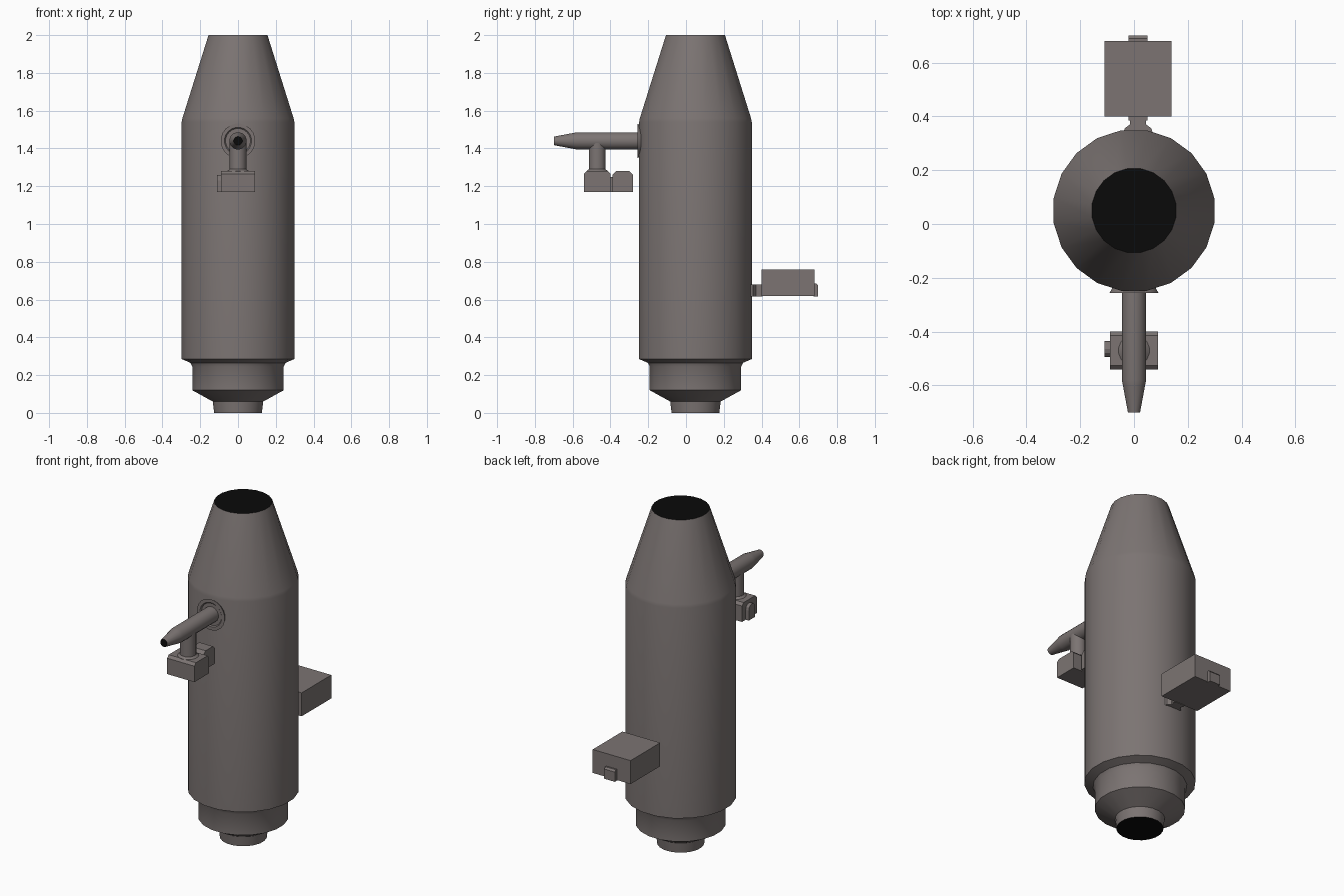
import bpy, bmesh, math
from mathutils import Matrix, Vector

if "Cube" in bpy.data.objects:
    bpy.data.objects.remove(bpy.data.objects["Cube"])


def material(name, rgb):
    m = bpy.data.materials.new(name)
    m.diffuse_color = (*rgb, 1)
    m.use_nodes = True
    m.node_tree.nodes["Principled BSDF"].inputs["Base Color"].default_value = m.diffuse_color
    return m


GREY = material("warm grey metal", (0.2, 0.175, 0.17))
BLACK = material("black opening", (0.003, 0.003, 0.003))


def finish(name, bm, smooth=True):
    bmesh.ops.recalc_face_normals(bm, faces=bm.faces)
    me = bpy.data.meshes.new(name)
    bm.to_mesh(me)
    bm.free()
    ob = bpy.data.objects.new(name, me)
    bpy.context.collection.objects.link(ob)
    me.materials.append(GREY)
    me.materials.append(BLACK)
    if smooth:
        bpy.context.view_layer.objects.active = ob
        ob.select_set(True)
        bpy.ops.object.shade_smooth_by_angle(angle=math.radians(30))
        ob.select_set(False)
    return ob


def lathe(name, profile, sides, matrix, black_ends=(False, False)):
    """Rings of (radius, height) round local z, capped at both ends."""
    bm = bmesh.new()
    rings = []
    for r, h in profile:
        ring = []
        for i in range(sides):
            a = 2 * math.pi * (i + 0.5) / sides
            ring.append(bm.verts.new(matrix @ Vector((r * math.cos(a), r * math.sin(a), h))))
        rings.append(ring)
    for a, b in zip(rings, rings[1:]):
        for i in range(sides):
            j = (i + 1) % sides
            bm.faces.new((a[i], a[j], b[j], b[i]))
    for ring, black in zip((rings[0], rings[-1]), black_ends):
        bm.faces.new(ring).material_index = int(black)
    return finish(name, bm)


def prism(name, outline, axis, lo, hi):
    """Extrude a 2D outline along x (outline is y,z) or z (outline is x,y)."""
    def place(p, t):
        return (t, p[0], p[1]) if axis == "x" else (p[0], p[1], t)
    bm = bmesh.new()
    a = [bm.verts.new(place(p, lo)) for p in outline]
    b = [bm.verts.new(place(p, hi)) for p in outline]
    n = len(outline)
    for i in range(n):
        j = (i + 1) % n
        bm.faces.new((a[i], a[j], b[j], b[i]))
    bm.faces.new(a)
    bm.faces.new(b)
    return finish(name, bm, False)


def box(name, x, y, z):
    return prism(name, [(x[0], y[0]), (x[1], y[0]), (x[1], y[1]), (x[0], y[1])], "z", *z)


def chamfered(y, z, c):
    return [(y[0], z[0]), (y[1], z[0]), (y[1], z[1] - c), (y[1] - c, z[1]),
            (y[0] + c, z[1]), (y[0], z[1] - c)]


# main vessel with open-looking black ends
lathe("vessel_body",
      [(0.128, 0), (0.135, 0.06), (0.245, 0.12), (0.245, 0.245), (0.255, 0.265),
       (0.302, 0.285), (0.302, 1.54), (0.298, 1.56), (0.158, 2.0)],
      20, Matrix.Translation((0, 0.05, 0)), (True, True))

# front spout and wall flange, pointing to -y
forward = Matrix.Translation((0, 0, 1.44)) @ Matrix.Rotation(math.pi / 2, 4, "X")
lathe("spout", [(0.046, 0.2), (0.046, 0.58), (0.042, 0.6), (0.023, 0.7)],
      16, forward, (False, True))
lathe("spout_flange", [(0.08, 0.235), (0.092, 0.256), (0.072, 0.256), (0.066, 0.25)],
      20, forward)

# valve stem and valve boxes under the spout
lathe("valve_stem", [(0.058, 1.265), (0.058, 1.28), (0.045, 1.29), (0.045, 1.44)],
      16, Matrix.Translation((0, -0.47, 0)))
prism("valve_box", chamfered((-0.54, -0.4), (1.17, 1.28), 0.015), "x", -0.09, 0.09)
prism("valve_rear_box", chamfered((-0.39, -0.28), (1.17, 1.28), 0.02), "x", -0.045, 0.045)
box("valve_link", (-0.035, 0.035), (-0.41, -0.38), (1.17, 1.25))
arch = [(-0.495, 1.17), (-0.435, 1.17)]
arch += [(-0.465 + 0.03 * math.cos(a * math.pi / 6), 1.23 + 0.03 * math.sin(a * math.pi / 6))
         for a in range(7)]
prism("valve_button", arch, "x", -0.11, -0.085)

# rear control box with its bracket and button
box("control_box", (-0.11, 0.14), (0.4, 0.68), (0.62, 0.76))
prism("control_box_bracket",
      [(-0.04, 0.335), (-0.035, 0.355), (-0.015, 0.37), (-0.015, 0.385), (-0.02, 0.385),
       (-0.02, 0.405), (0.05, 0.405), (0.05, 0.385), (0.045, 0.385), (0.045, 0.37),
       (0.065, 0.355), (0.07, 0.335)], "z", 0.617, 0.68)
prism("control_button",
      [(0.675, 0.617), (0.7, 0.617), (0.7, 0.675), (0.69, 0.685), (0.675, 0.685)],
      "x", -0.02, 0.05)
